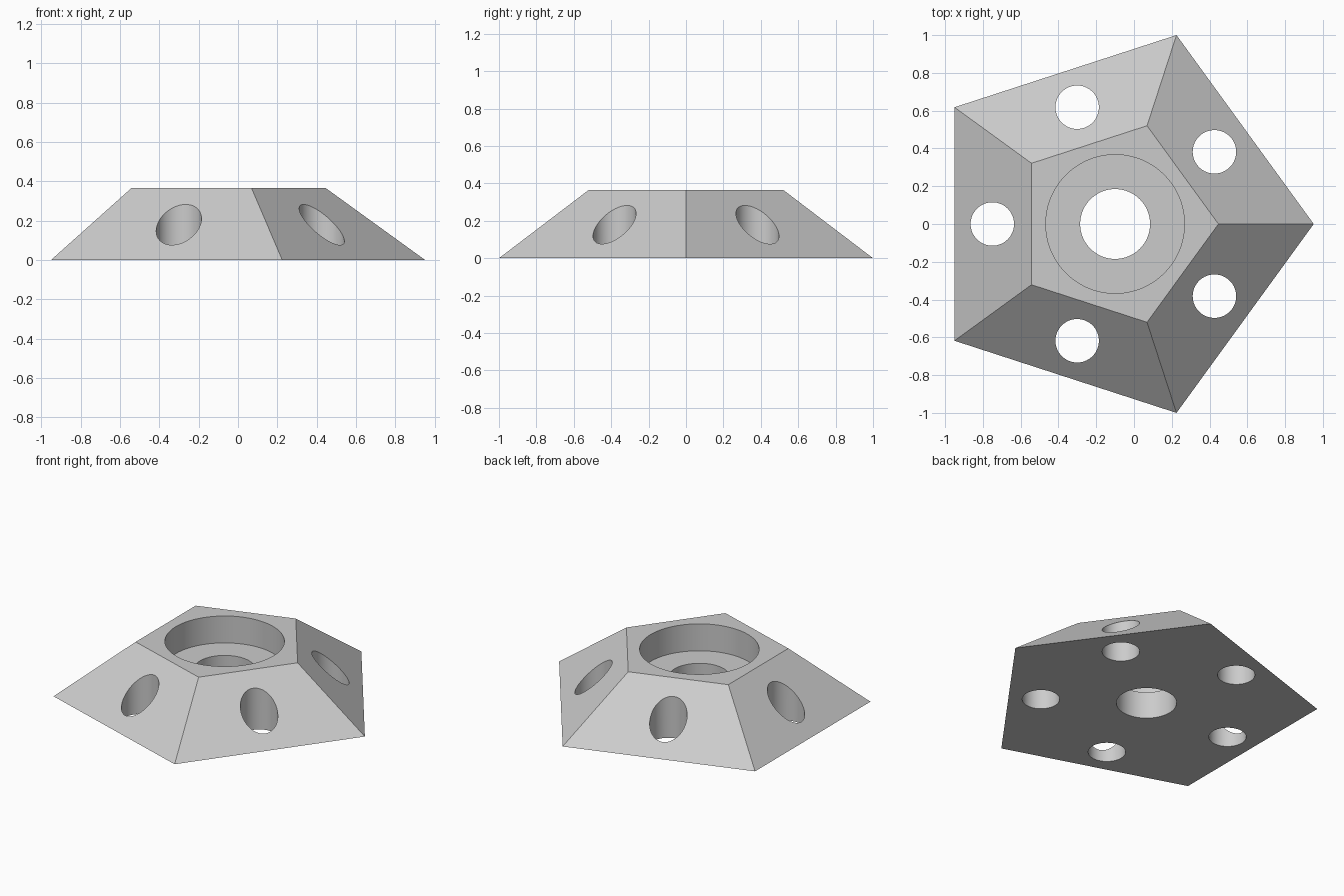
import bpy
import math

cube = bpy.data.objects.get("Cube")
if cube:
    bpy.data.objects.remove(cube, do_unlink=True)

HEIGHT = 0.365
BASE_RADIUS = 1.0515
TOP_RADIUS = 0.547
CENTRE_X = -0.1
HOLE_RING = 0.65

# Single grey finish
grey = bpy.data.materials.new("light_grey")
grey.use_nodes = True
colour = (0.6, 0.6, 0.6, 1)
grey.diffuse_color = colour
grey.node_tree.nodes["Principled BSDF"].inputs["Base Color"].default_value = colour

# Five-sided tapered block with one corner pointing to +x
bpy.ops.mesh.primitive_cone_add(vertices=5, radius1=BASE_RADIUS, radius2=TOP_RADIUS,
                                depth=HEIGHT, location=(CENTRE_X, 0, HEIGHT / 2))
block = bpy.context.object
block.name = "pentagon_mount"
corner = max(block.data.vertices, key=lambda v: v.co.xy.length).co
turn = -math.atan2(corner.y, corner.x)
block.rotation_euler.z = turn
bpy.ops.object.transform_apply(location=False, rotation=True, scale=False)
block.data.materials.append(grey)


def drill(name, x, y, radius, bottom):
    """Cut a vertical round hole from above down to the given height."""
    top = HEIGHT + 0.2
    bpy.ops.mesh.primitive_cylinder_add(vertices=96, radius=radius, depth=top - bottom,
                                        location=(x, y, (top + bottom) / 2))
    cutter = bpy.context.object
    cutter.name = name
    cutter.hide_render = True
    cutter.data.materials.append(grey)
    cut = block.modifiers.new(name, "BOOLEAN")
    cut.operation = "DIFFERENCE"
    cut.solver = "EXACT"
    cut.object = cutter
    bpy.context.view_layer.objects.active = block
    bpy.ops.object.modifier_apply(modifier=cut.name)
    bpy.data.objects.remove(cutter, do_unlink=True)


# Wide recess to half depth, then the bore through its floor
drill("recess", CENTRE_X, 0, 0.367, HEIGHT / 2)
drill("centre_bore", CENTRE_X, 0, 0.185, -0.2)

# One through hole in the middle of each sloping side
for i in range(5):
    a = math.radians(36 + 72 * i)
    drill("side_hole", CENTRE_X + HOLE_RING * math.cos(a), HOLE_RING * math.sin(a),
          0.115, -0.2)

# Smooth round walls, crisp edges
bpy.ops.object.select_all(action="DESELECT")
block.select_set(True)
bpy.context.view_layer.objects.active = block
bpy.ops.object.shade_smooth_by_angle(angle=math.radians(30))
